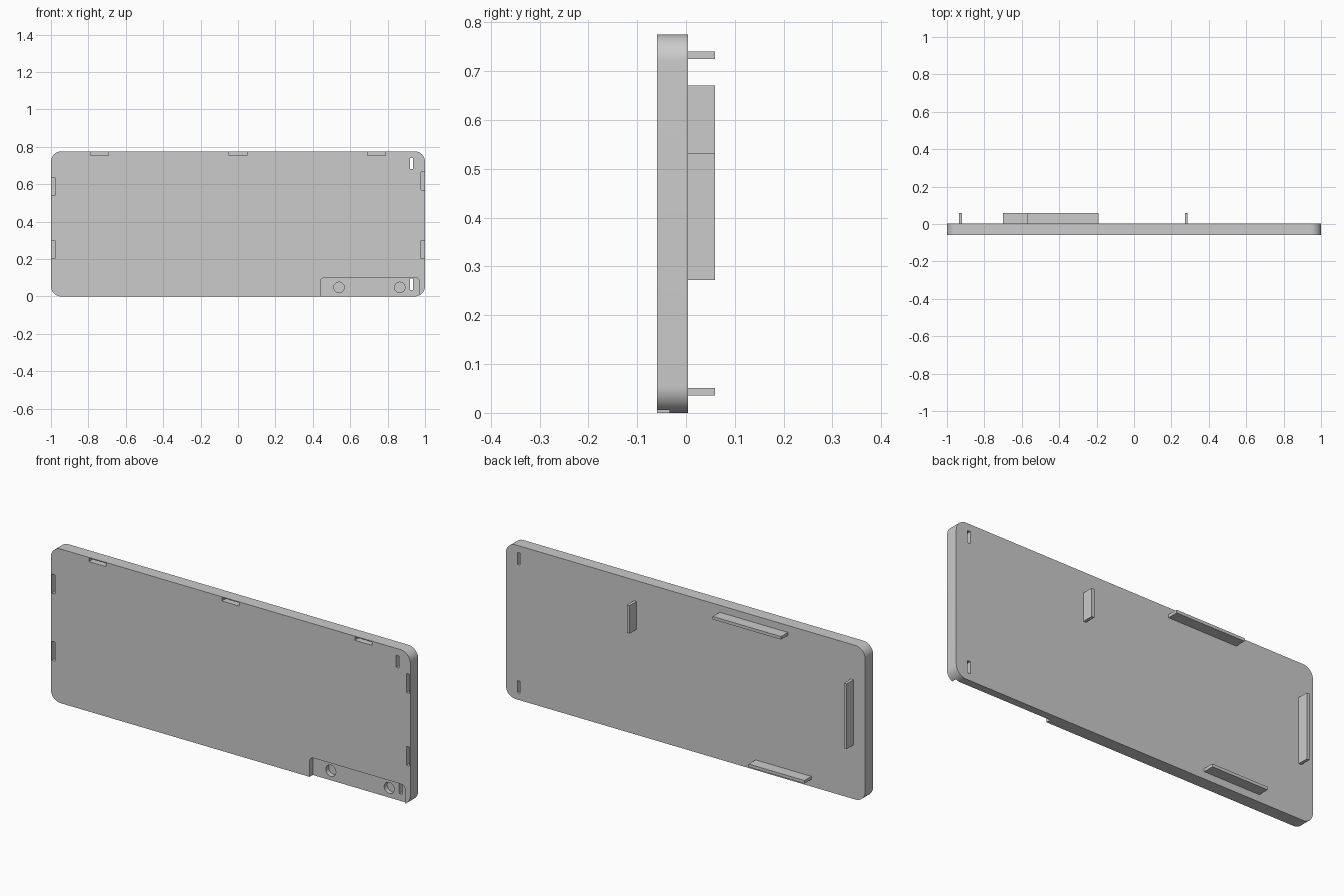
import bpy, bmesh, math

if "Cube" in bpy.data.objects:
    bpy.data.objects.remove(bpy.data.objects["Cube"])

FRONT, BACK, TIP = -0.059, 0.004, 0.059   # plate front, plate back, tab ends
H = 0.775


def prism(name, pts, y0, y1):
    """Extrude an x-z outline from y0 to y1."""
    bm = bmesh.new()
    face = bm.faces.new([bm.verts.new((x, y0, z)) for x, z in pts])
    ext = bmesh.ops.extrude_face_region(bm, geom=[face])
    verts = [v for v in ext["geom"] if isinstance(v, bmesh.types.BMVert)]
    bmesh.ops.translate(bm, verts=verts, vec=(0, y1 - y0, 0))
    bmesh.ops.recalc_face_normals(bm, faces=bm.faces[:])
    mesh = bpy.data.meshes.new(name)
    bm.to_mesh(mesh)
    bm.free()
    ob = bpy.data.objects.new(name, mesh)
    bpy.context.collection.objects.link(ob)
    return ob


def rounded(x0, x1, z0, z1, r, n=12):
    """Rounded rectangle outline."""
    pts = []
    corners = [(x1 - r, z1 - r), (x0 + r, z1 - r), (x0 + r, z0 + r), (x1 - r, z0 + r)]
    for q, (cx, cz) in enumerate(corners):
        for i in range(n + 1):
            a = math.pi / 2 * (q + i / n)
            pts.append((cx + r * math.cos(a), cz + r * math.sin(a)))
    return pts


def rect(x0, x1, z0, z1):
    return [(x0, z0), (x1, z0), (x1, z1), (x0, z1)]


def circle(cx, cz, r, n=32):
    return [(cx + r * math.cos(2 * math.pi * i / n),
             cz + r * math.sin(2 * math.pi * i / n)) for i in range(n)]


def cut(target, pts, y1, y0=FRONT - 0.02):
    """Cut an outline into the target from the front down to y1."""
    cutter = prism("cutter", pts, y0, y1)
    cutter.hide_render = True
    mod = target.modifiers.new("cut", "BOOLEAN")
    mod.operation, mod.solver, mod.object = "DIFFERENCE", "EXACT", cutter
    bpy.context.view_layer.objects.active = target
    bpy.ops.object.modifier_apply(modifier=mod.name)
    bpy.data.objects.remove(cutter)


# Cover plate with rounded corners
plate = prism("cover_plate", rounded(-1, 1, 0, H, 0.055), FRONT, BACK)

# Recess in the lower right corner, open at the bottom, with two screw holes
cut(plate, rounded(0.44, 0.97, -0.1, 0.1, 0.022, 6), -0.034)
for x in (0.54, 0.865):
    cut(plate, circle(x, 0.048, 0.028), -0.01)

# Through slots at the right end
for z in (0.035, 0.68):
    cut(plate, rect(0.92, 0.936, z, z + 0.06), 0.03)

# Clip pockets along the top, left and right edges
for x in (-0.74, 0, 0.74):
    cut(plate, rect(x - 0.048, x + 0.048, 0.754, H - 0.004), -0.03)
for z in (0.25, 0.588):
    cut(plate, rect(-0.996, -0.978, z - 0.048, z + 0.048), -0.03)
for z in (0.25, 0.616):
    cut(plate, rect(0.978, 0.996, z - 0.048, z + 0.048), -0.03)

# Locating tabs on the back
tabs = {
    "top_tab": (-0.57, -0.19, 0.725, 0.74),
    "bottom_tab": (-0.70, -0.39, 0.036, 0.051),
    "end_tab": (-0.935, -0.92, 0.272, 0.60),
    "inner_tab": (0.272, 0.287, 0.53, 0.671),
}
for name, box in tabs.items():
    prism(name, rect(*box), BACK - 0.005, TIP)

# Smooth the corner arcs and hole walls, keep the edges sharp
bpy.ops.object.select_all(action="DESELECT")
plate.select_set(True)
bpy.context.view_layer.objects.active = plate
bpy.ops.object.shade_smooth_by_angle(angle=math.radians(30))
